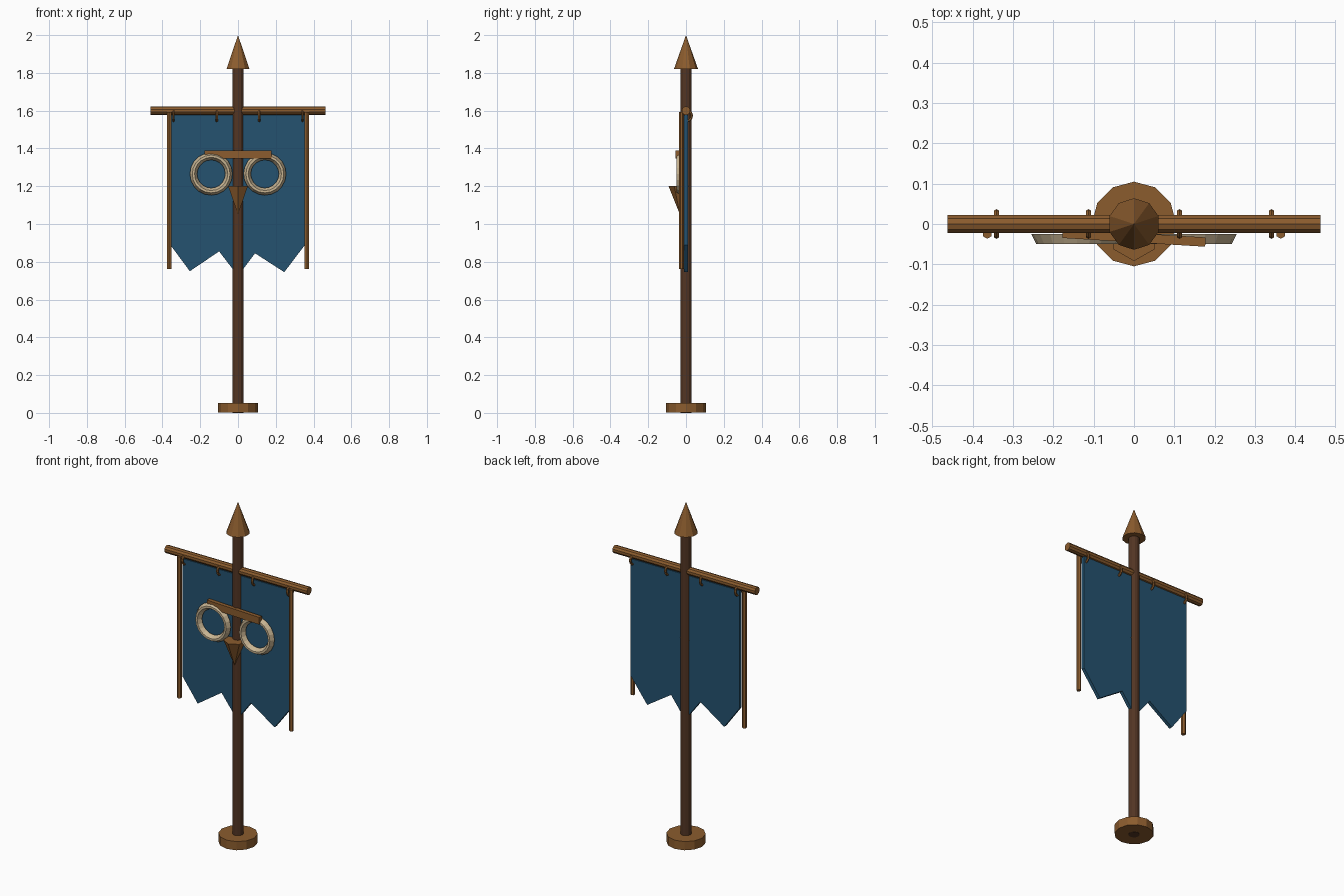
import bpy, bmesh, math
from mathutils import Matrix, Vector

if "Cube" in bpy.data.objects:
    bpy.data.objects.remove(bpy.data.objects["Cube"], do_unlink=True)


def material(name, rgb):
    m = bpy.data.materials.new(name)
    m.use_nodes = True
    m.diffuse_color = (*rgb, 1)
    m.node_tree.nodes["Principled BSDF"].inputs["Base Color"].default_value = (*rgb, 1)
    return m


dark_wood = material("dark wood", (0.085, 0.036, 0.017))
light_wood = material("light wood", (0.26, 0.107, 0.027))
blue_cloth = material("blue cloth", (0.018, 0.085, 0.16))
bone = material("bone", (0.58, 0.46, 0.29))


def finish(name, bm, mat):
    bmesh.ops.recalc_face_normals(bm, faces=bm.faces)
    mesh = bpy.data.meshes.new(name)
    bm.to_mesh(mesh)
    bm.free()
    mesh.materials.append(mat)
    obj = bpy.data.objects.new(name, mesh)
    bpy.context.collection.objects.link(obj)
    return obj


def rod(name, start, end, r1, r2, sides, mat, turn=0.0):
    """Faceted cylinder or cone running from start to end."""
    start, end = Vector(start), Vector(end)
    axis = end - start
    bm = bmesh.new()
    bmesh.ops.create_cone(bm, cap_ends=True, segments=sides, radius1=r1, radius2=r2, depth=axis.length)
    place = Matrix.Translation((start + end) / 2) @ axis.to_track_quat('Z', 'Y').to_matrix().to_4x4()
    bmesh.ops.transform(bm, matrix=place @ Matrix.Rotation(turn, 4, 'Z'), verts=bm.verts)
    return finish(name, bm, mat)


def ring(name, center, axis, profile, sides, mat):
    """Sweep a closed (radius, depth) profile around an axis."""
    bm = bmesh.new()
    turn = Vector(axis).to_track_quat('Z', 'Y')
    loops = []
    for i in range(sides):
        a = math.tau * i / sides
        loops.append([bm.verts.new(Vector(center) + turn @ Vector((r * math.cos(a), r * math.sin(a), d)))
                      for r, d in profile])
    n = len(profile)
    for i in range(sides):
        p, q = loops[i], loops[(i + 1) % sides]
        for j in range(n):
            k = (j + 1) % n
            bm.faces.new((p[j], p[k], q[k], q[j]))
    return finish(name, bm, mat)


# Base, pole, spear tip and crossbar
rod("base", (0, 0, 0.001), (0, 0, 0.052), 0.105, 0.105, 12, light_wood)
rod("pole", (0, 0, 0), (0, 0, 1.84), 0.03, 0.03, 12, dark_wood)
rod("spear_tip", (0, 0, 1.82), (0, 0, 2), 0.064, 0, 10, light_wood)
rod("crossbar", (-0.463, 0, 1.6), (0.463, 0, 1.6), 0.023, 0.023, 10, light_wood)

# Banner cloth with a ragged lower edge
outline = [(-0.355, 1.576), (-0.355, 0.885), (-0.255, 0.75), (-0.1, 0.855), (0, 0.725),
           (0.09, 0.845), (0.245, 0.745), (0.355, 0.89), (0.355, 1.576)]
bm = bmesh.new()
face = bm.faces.new([bm.verts.new((x, -0.01, z)) for x, z in outline])
extruded = bmesh.ops.extrude_face_region(bm, geom=[face])
bmesh.ops.translate(bm, vec=(0, 0.02, 0),
                    verts=[v for v in extruded["geom"] if isinstance(v, bmesh.types.BMVert)])
finish("banner", bm, blue_cloth)

# Hanging hoops, side posts and eye rings, mirrored left and right
hoop_profile = [(0.03 + 0.007 * math.cos(a), 0.007 * math.sin(a))
                for a in (math.tau * i / 6 for i in range(6))]
eye_profile = [(0.113, 0), (0.1, 0.025), (0.088, 0.025), (0.074, 0)]
for side, s in (("left", 1), ("right", -1)):
    rod(side + "_post", (s * 0.364, -0.024, 0.762), (s * 0.364, -0.024, 1.592),
        0.0125, 0.0125, 6, light_wood)
    ring(side + "_eye_ring", (s * 0.142, -0.025, 1.265), (0, -1, 0), eye_profile, 20, bone)
    for place, x in (("outer", 0.341), ("inner", 0.113)):
        ring(f"{side}_{place}_hoop", (s * x, 0, 1.574), (1, 0, 0), hoop_profile, 12, light_wood)

# Brow bar, slightly skewed
bm = bmesh.new()
bmesh.ops.create_cube(bm, size=1)
skew = Matrix.Translation((0, -0.034, 1.368)) @ Matrix.Rotation(math.radians(-3.5), 4, 'Z')
bmesh.ops.transform(bm, matrix=skew @ Matrix.Diagonal((0.355, 0.023, 0.042, 1)), verts=bm.verts)
finish("brow_bar", bm, light_wood)

# Beak
rod("beak", (0, -0.032, 1.2), (0, -0.032, 1.05), 0.06, 0, 6, light_wood)
